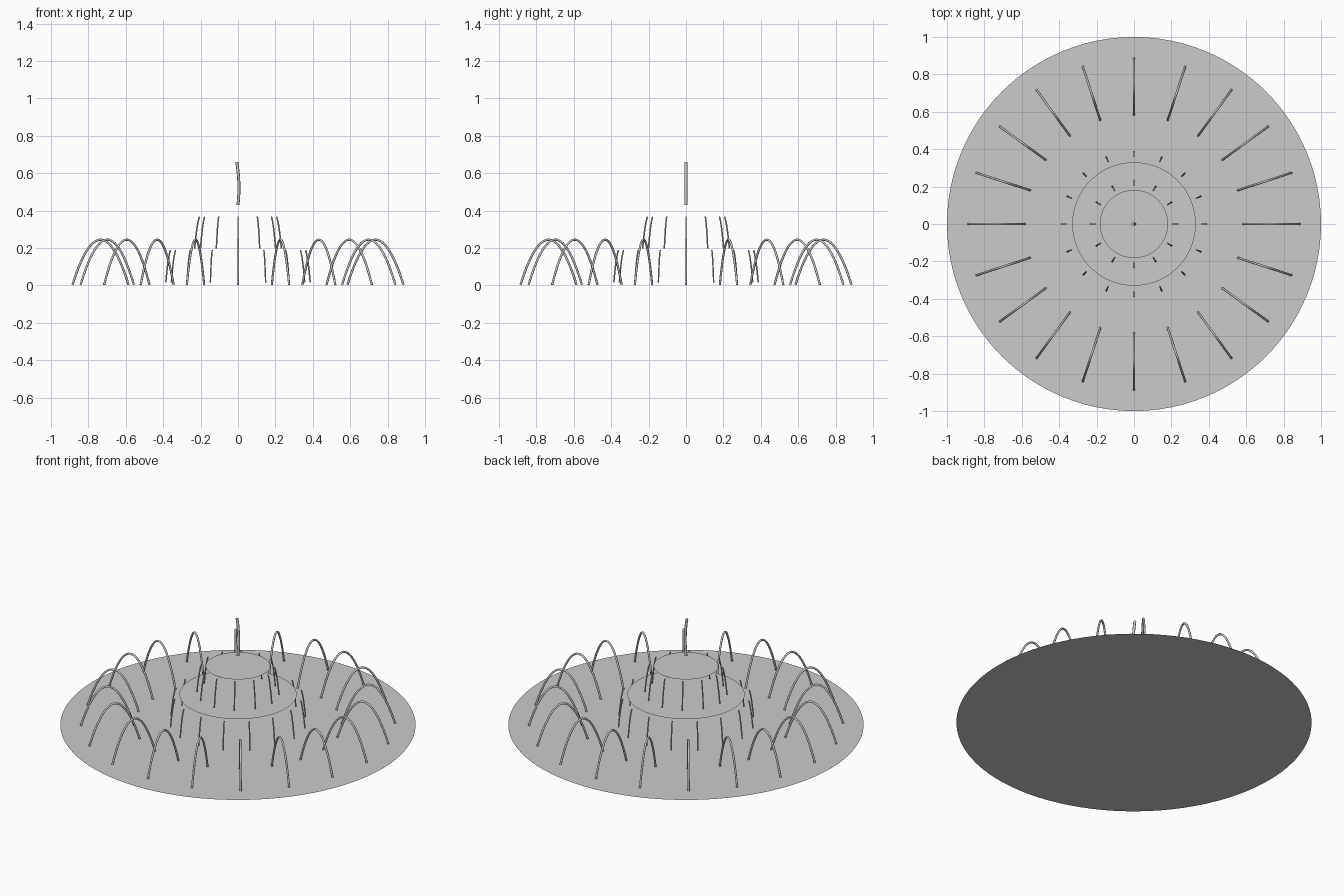
import bpy, bmesh
from math import sin, cos, pi
from mathutils import Vector, Matrix

if "Cube" in bpy.data.objects:
    bpy.data.objects.remove(bpy.data.objects["Cube"])


def finish(name, bm, smooth=False):
    mesh = bpy.data.meshes.new(name)
    bm.to_mesh(mesh)
    bm.free()
    for p in mesh.polygons:
        p.use_smooth = smooth and len(p.vertices) == 4
    ob = bpy.data.objects.new(name, mesh)
    bpy.context.collection.objects.link(ob)
    return ob


def water_disc(name, radius, z):
    bm = bmesh.new()
    bmesh.ops.create_circle(bm, cap_ends=True, segments=96, radius=radius,
                            matrix=Matrix.Translation((0, 0, z)))
    finish(name, bm)


def add_tube(bm, path, radius, angle, sides=8):
    # sweep a round section along a path of (r, z) in a radial plane
    rot = Matrix.Rotation(angle, 3, 'Z')
    pts = [Vector((r, 0, z)) for r, z in path]
    side = Vector((0, 1, 0))
    rings = []
    for i, p in enumerate(pts):
        t = (pts[min(i + 1, len(pts) - 1)] - pts[max(i - 1, 0)]).normalized()
        n = side.cross(t)
        rings.append([bm.verts.new(rot @ (p + radius * (cos(a) * n + sin(a) * side)))
                      for a in (2 * pi * k / sides for k in range(sides))])
    for a, b in zip(rings, rings[1:]):
        for k in range(sides):
            m = (k + 1) % sides
            bm.faces.new((a[k], a[m], b[m], b[k]))
    bm.faces.new(rings[0][::-1])
    bm.faces.new(rings[-1])


def stream_ring(name, count, path, radius):
    bm = bmesh.new()
    for i in range(count):
        add_tube(bm, path, radius, 2 * pi * i / count)
    bmesh.ops.recalc_face_normals(bm, faces=bm.faces)
    finish(name, bm, True)


# Flat water surfaces of the three basins
water_disc("lower_pool_water", 1.0, 0.0)
water_disc("middle_basin_water", 0.33, 0.19)
water_disc("upper_basin_water", 0.182, 0.367)

# Arching jets in the lower pool
arch = [(0.735 + 0.15 * u, 0.003 + 0.242 * (1 - u * u))
        for u in (-1 + 2 * i / 20 for i in range(21))]
stream_ring("arched_jets", 20, arch, 0.006)


# Streams spilling from the basin rims
def spill(r0, r1, z0, z1):
    return [(r0 + (r1 - r0) * s, z0 + (z1 - z0) * (0.35 * s + 0.65 * s * s))
            for s in (i / 8 for i in range(9))]


stream_ring("upper_spill_streams", 12, spill(0.206, 0.232, 0.367, 0.197), 0.004)
stream_ring("middle_spill_streams", 16, spill(0.361, 0.386, 0.188, 0.017), 0.004)

# Slightly bowed central jet
jet = [(-0.003 + 0.008 * (1 - (2 * s - 0.8) ** 2), 0.43 + 0.23 * s)
       for s in (i / 8 for i in range(9))]
stream_ring("central_jet", 1, jet, 0.008)
